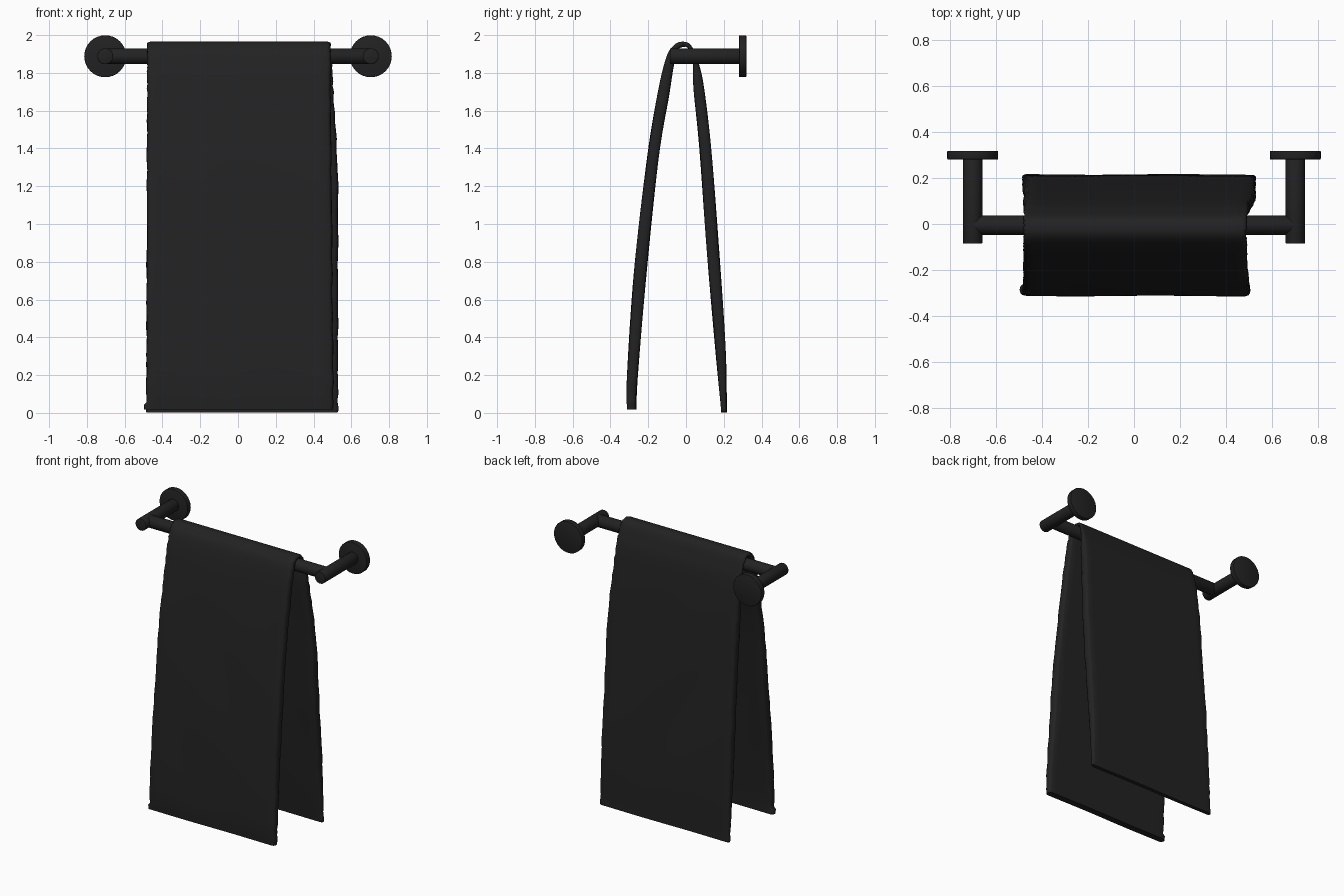
import bpy, bmesh, math, random
from mathutils import Vector, Matrix

if "Cube" in bpy.data.objects:
    bpy.data.objects.remove(bpy.data.objects["Cube"])

random.seed(4)


def material(name, rgb):
    m = bpy.data.materials.new(name)
    m.diffuse_color = (*rgb, 1)
    m.use_nodes = True
    m.node_tree.nodes["Principled BSDF"].inputs["Base Color"].default_value = m.diffuse_color
    return m


METAL = material("matte_black_metal", (0.016, 0.016, 0.016))
CLOTH = material("black_cloth", (0.016, 0.016, 0.016))


def finish(bm, name, mat, angle):
    bmesh.ops.recalc_face_normals(bm, faces=bm.faces)
    me = bpy.data.meshes.new(name)
    bm.to_mesh(me)
    bm.free()
    ob = bpy.data.objects.new(name, me)
    bpy.context.collection.objects.link(ob)
    me.materials.append(mat)
    bpy.ops.object.select_all(action='DESELECT')
    bpy.context.view_layer.objects.active = ob
    ob.select_set(True)
    bpy.ops.object.shade_smooth_by_angle(angle=math.radians(angle))
    return ob


def rod(name, a, b, radius, bevel=0.004, sides=32):
    a, b = Vector(a), Vector(b)
    bm = bmesh.new()
    rot = (b - a).to_track_quat('Z', 'Y').to_matrix().to_4x4()
    bmesh.ops.create_cone(bm, cap_ends=True, segments=sides, radius1=radius, radius2=radius,
                          depth=(b - a).length, matrix=Matrix.Translation((a + b) / 2) @ rot)
    rims = [e for e in bm.edges if any(len(f.verts) > 4 for f in e.link_faces)]
    bmesh.ops.bevel(bm, geom=rims, offset=bevel, segments=2, affect='EDGES', profile=0.5)
    return finish(bm, name, METAL, 40)


# Rail, posts and wall flanges
BAR_Z = 1.888
rod("rail", (-0.7, -0.005, BAR_Z), (0.7, -0.005, BAR_Z), 0.042)
for side, sx in (("left", -1), ("right", 1)):
    x = 0.703 * sx
    rod(side + "_post", (x, -0.086, BAR_Z), (x, 0.295, BAR_Z), 0.042)
    rod(side + "_wall_flange", (x, 0.281, BAR_Z), (x, 0.319, BAR_Z), 0.111)

# Towel profile: outer y, z and inner y, z, from the front hem over the rail to the back hem
PROFILE = [
    (-0.311, 0.018, -0.264, 0.018), (-0.311, 0.20, -0.256, 0.20),
    (-0.274, 0.75, -0.212, 0.72), (-0.205, 1.35, -0.146, 1.35),
    (-0.148, 1.70, -0.090, 1.68), (-0.105, 1.88, -0.066, 1.83),
    (-0.066, 1.945, -0.046, 1.915), (-0.022, 1.965, -0.015, 1.937),
    (0.025, 1.948, 0.012, 1.928), (0.060, 1.87, 0.037, 1.86),
    (0.092, 1.74, 0.040, 1.72), (0.132, 1.40, 0.072, 1.40),
    (0.175, 0.85, 0.112, 0.85), (0.208, 0.35, 0.155, 0.35),
    (0.215, 0.05, 0.184, 0.05), (0.216, 0.002, 0.188, 0.002)]


def spline(i, t):
    p = [PROFILE[min(max(i + k, 0), len(PROFILE) - 1)] for k in (-1, 0, 1, 2)]
    return [0.5 * (2 * b + (c - a) * t + (2 * a - 5 * b + 4 * c - d) * t * t
                   + (3 * b - a - 3 * c + d) * t ** 3) for a, b, c, d in zip(*p)]


# Cross-section ring: (x position 0..1, edge inset, outer-to-inner blend)
COLS = 24
ring = [(i / COLS, 0, 0) for i in range(COLS + 1)]
EDGE = [(0.018 * math.sin(math.pi * k / 6), 0.5 - 0.5 * math.cos(math.pi * k / 6)) for k in range(1, 6)]
ring += [(1, e, b) for e, b in EDGE]
ring += [(1 - i / COLS, 0, 1) for i in range(COLS + 1)]
ring += [(0, -e, 1 - b) for e, b in EDGE]

STEPS = 8
stations = [spline(i, k / STEPS) for i in range(len(PROFILE) - 1) for k in range(STEPS)]
stations.append(list(PROFILE[-1]))

bm = bmesh.new()
loops = []
for n, (yo, zo, yi, zi) in enumerate(stations):
    z = (zo + zi) / 2
    drop = 1 - min(z / 1.95, 1)
    back = n > len(stations) / 2
    # The side edges flare slightly downwards, more on the back layer
    left = -0.462 - 0.006 * drop + random.uniform(-0.003, 0.003)
    right = 0.472 + (0.040 * min(drop * 3, 1) if back else 0.016 * drop) + random.uniform(-0.003, 0.003)
    if n < 3:
        left -= 0.010
    loop = []
    for u, e, b in ring:
        x = left + (right - left) * u + e
        ripple = 0.0015 * math.sin(9 * x + 7 * z) * min(drop * 4, 1)
        loop.append(bm.verts.new((x, yo + (yi - yo) * b + ripple, zo + (zi - zo) * b)))
    loops.append(loop)
for a, b in zip(loops, loops[1:]):
    for j in range(len(ring)):
        k = (j + 1) % len(ring)
        bm.faces.new((a[j], a[k], b[k], b[j]))
bm.faces.new(loops[0])
bm.faces.new(loops[-1])
finish(bm, "towel", CLOTH, 50)
